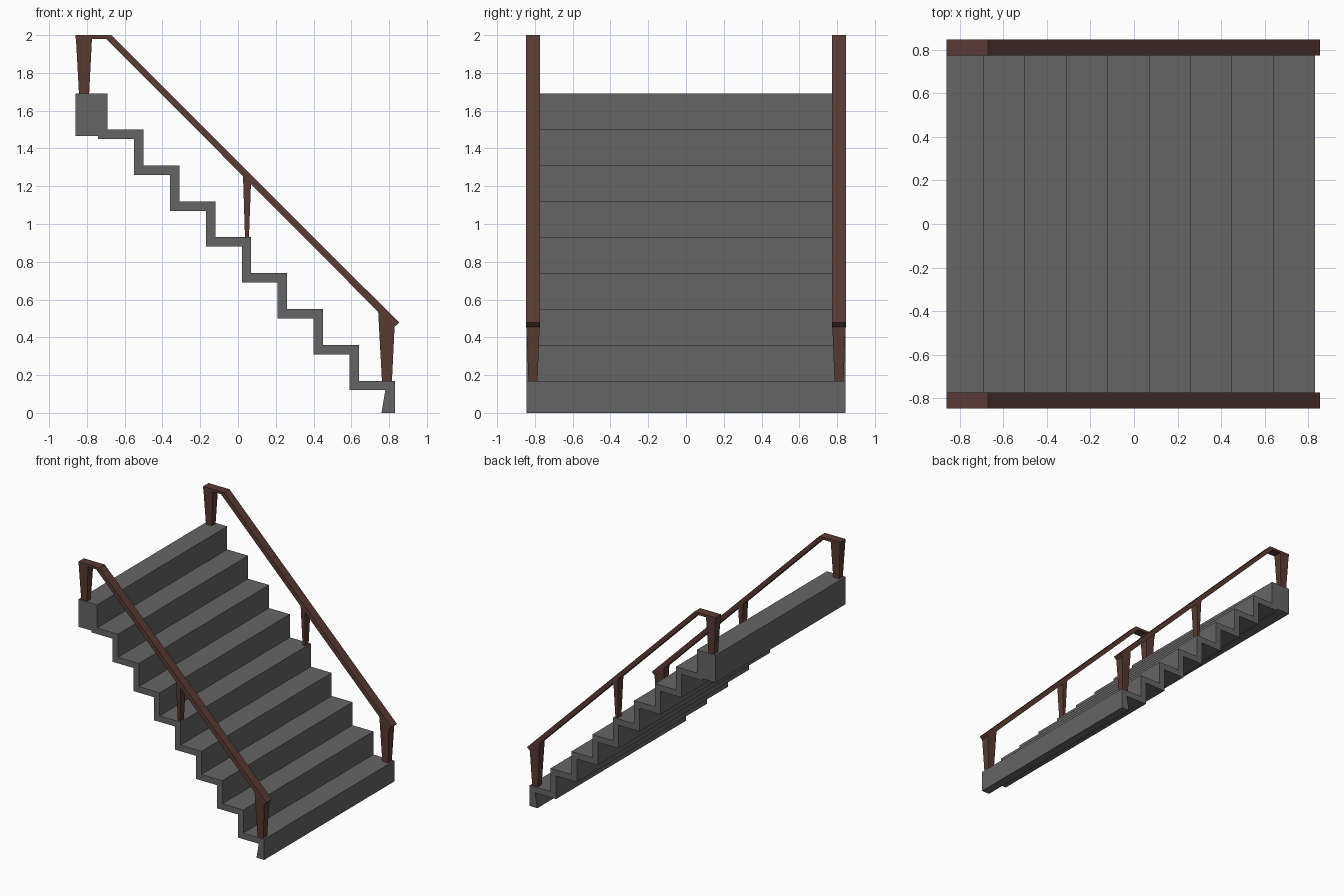
import bpy

if "Cube" in bpy.data.objects:
    bpy.data.objects.remove(bpy.data.objects["Cube"])


def material(name, col):
    m = bpy.data.materials.new(name)
    m.diffuse_color = (*col, 1)
    m.use_nodes = True
    m.node_tree.nodes["Principled BSDF"].inputs["Base Color"].default_value = m.diffuse_color
    return m


GREY = material("stone grey", (0.13, 0.13, 0.13))
BROWN = material("dark brown wood", (0.1, 0.043, 0.034))


def make(name, verts, faces, mat):
    me = bpy.data.meshes.new(name)
    me.from_pydata(verts, [], faces)
    me.materials.append(mat)
    ob = bpy.data.objects.new(name, me)
    bpy.context.collection.objects.link(ob)
    return ob


def loft(name, a, b, mat):
    """Closed solid between two matching loops of points."""
    n = len(a)
    sides = [(i, (i + 1) % n, (i + 1) % n + n, i + n) for i in range(n)]
    return make(name, a + b, [tuple(range(n))[::-1], tuple(range(n, 2 * n))] + sides, mat)


def extrude(name, prof, y0, y1, mat):
    """Counter-clockwise x-z profile stretched from y1 to y0."""
    return loft(name, [(x, y1, z) for x, z in prof], [(x, y0, z) for x, z in prof], mat)


# Staircase: one zigzag profile across the full width
S, T = 0.19, 0.05
prof = [(0.76, 0), (0.83, 0)]
for i in range(9):
    x = 0.83 - S * i
    z = 0.17 + S * i
    if i:
        prof.append((x, z - S))
    prof.append((x, z))
prof += [(-0.86, 1.69), (-0.86, 1.465), (-0.74, 1.465)]
for i in range(7, -1, -1):
    z = 0.12 + S * i
    prof.append((0.59 - S * i - (0.0 if i < 7 else -0.0), z) if i < 7 else (-0.74, z))
    if i:
        prof.append((0.59 - S * (i - 1), z))
prof.append((0.78, 0.12))
extrude("stairs", prof, -0.845, 0.845, GREY)

# Handrails and tapered posts on both sides
RAIL = [(-0.86, 1.98), (-0.697, 1.98), (0.825, 0.452), (0.853, 0.478), (-0.67, 2.0), (-0.86, 2.0)]
POSTS = {  # bottom x range, bottom z, top (x, z) left and right
    "upper_post": (-0.842, -0.788, 1.69, (-0.858, 1.985), (-0.773, 1.985)),
    "middle_post": (0.037, 0.058, 0.93, (0.026, 1.27), (0.069, 1.227)),
    "lower_post": (0.762, 0.815, 0.17, (0.741, 0.555), (0.829, 0.456)),
}
for side, s in (("left", -1), ("right", 1)):
    c = s * 0.81
    extrude(side + "_handrail", RAIL, c - 0.036, c + 0.036, BROWN)
    for name, (x0, x1, z, tl, tr) in POSTS.items():
        hb, ht = 0.024, 0.035
        low = [(x0, c - hb, z), (x1, c - hb, z), (x1, c + hb, z), (x0, c + hb, z)]
        top = [(tl[0], c - ht, tl[1]), (tr[0], c - ht, tr[1]),
               (tr[0], c + ht, tr[1]), (tl[0], c + ht, tl[1])]
        loft(side + "_" + name, low, top, BROWN)
